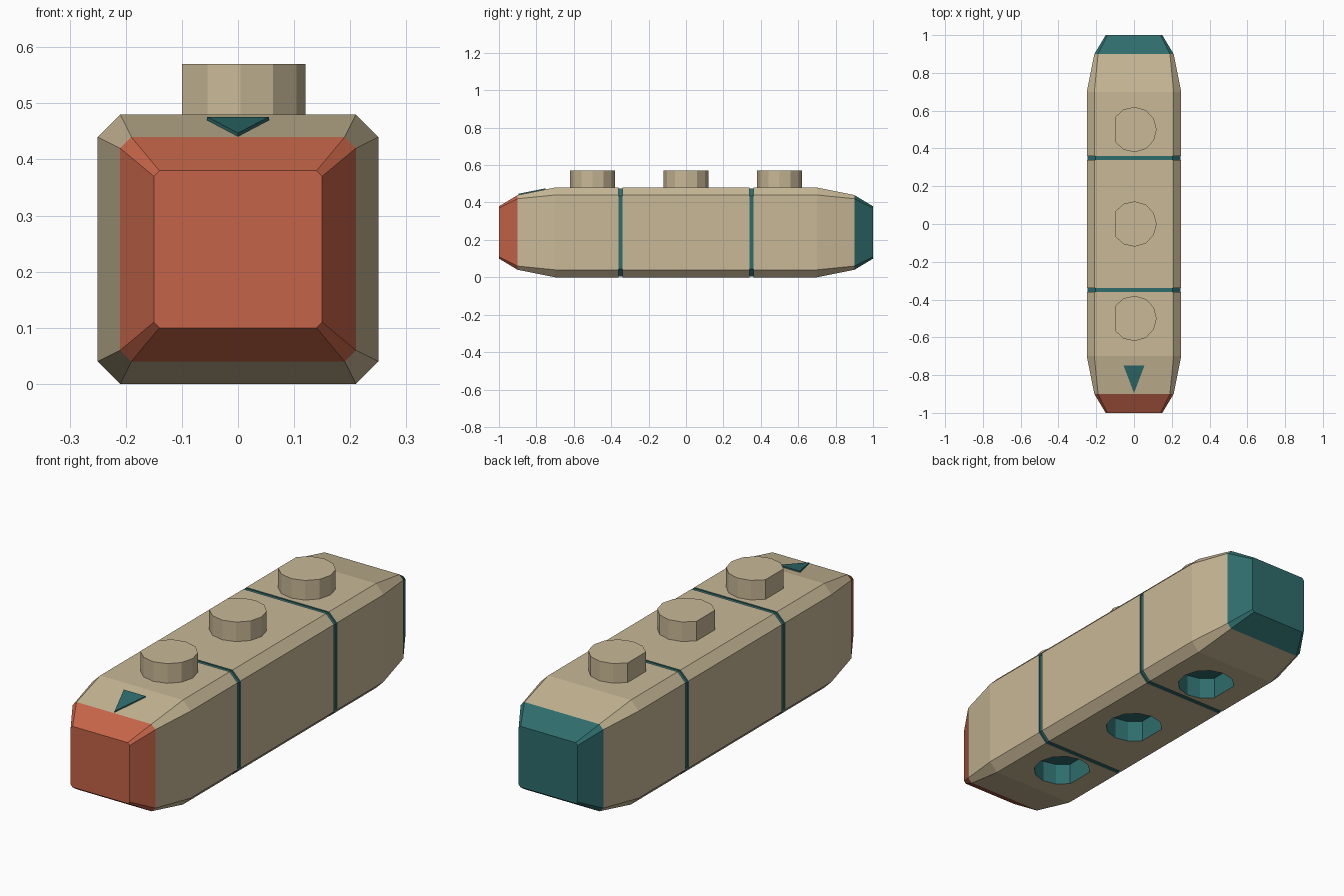
import bpy, bmesh, math

if "Cube" in bpy.data.objects:
    bpy.data.objects.remove(bpy.data.objects["Cube"])


def mat(name, rgb):
    m = bpy.data.materials.new(name)
    m.diffuse_color = (*rgb, 1)
    m.use_nodes = True
    m.node_tree.nodes["Principled BSDF"].inputs["Base Color"].default_value = m.diffuse_color
    return m


TAN = mat("sand", (0.578, 0.479, 0.305))
RED = mat("brick red", (0.552, 0.127, 0.065))
TEAL = mat("dark teal", (0.028, 0.150, 0.150))
MATS = [TAN, RED, TEAL]


def finish(bm, name, index=None):
    bmesh.ops.recalc_face_normals(bm, faces=bm.faces)
    if index is not None:
        for f in bm.faces:
            f.material_index = index
    me = bpy.data.meshes.new(name)
    bm.to_mesh(me)
    bm.free()
    ob = bpy.data.objects.new(name, me)
    bpy.context.collection.objects.link(ob)
    for m in MATS:
        me.materials.append(m)
    return ob


def prism(bm, bottom, top):
    a = [bm.verts.new(p) for p in bottom]
    b = [bm.verts.new(p) for p in top]
    bm.faces.new(a[::-1])
    bm.faces.new(b)
    n = len(a)
    for i in range(n):
        bm.faces.new((a[i], a[(i + 1) % n], b[(i + 1) % n], b[i]))


def keyed_outline(r, flat):
    # circle with one flat side facing -x
    a = math.pi - math.acos(flat / r)
    return [(r * math.cos(-a + 2 * a * i / 10), r * math.sin(-a + 2 * a * i / 10))
            for i in range(11)]


def keyed_prism(bm, y, r, flat, z0, z1):
    pts = keyed_outline(r, flat)
    prism(bm, [(px, y + py, z0) for px, py in pts], [(px, y + py, z1) for px, py in pts])


# body: chamfered rectangular sections lofted along y, with two shallow grooves
MID = 0.24
half = [(0.0, 0.25, 0.24, 0.04)]
G = 0.005
half = [(0.34, 0.25, 0.24, 0.04), (0.34, 0.25 - G, 0.24 - G, 0.04),
        (0.36, 0.25 - G, 0.24 - G, 0.04), (0.36, 0.25, 0.24, 0.04),
        (0.70, 0.25, 0.24, 0.04), (0.90, 0.21, 0.20, 0.02), (1.00, 0.15, 0.14, 0.01)]
sections = [(-y, w, h, c) for y, w, h, c in reversed(half)] + half
bm = bmesh.new()
rings = []
for y, w, h, c in sections:
    outline = [(w, -h + c), (w, h - c), (w - c, h), (-w + c, h),
               (-w, h - c), (-w, -h + c), (-w + c, -h), (w - c, -h)]
    rings.append([bm.verts.new((x, y, MID + z)) for x, z in outline])
for a, b in zip(rings, rings[1:]):
    for i in range(8):
        bm.faces.new((a[i], a[(i + 1) % 8], b[(i + 1) % 8], b[i]))
bm.faces.new(rings[0])
bm.faces.new(rings[-1][::-1])
for f in bm.faces:
    y = f.calc_center_median().y
    if y < -0.9:
        f.material_index = 1
    elif y > 0.9 or 0.339 < abs(y) < 0.361:
        f.material_index = 2
body = finish(bm, "body")

# sockets underneath
bm = bmesh.new()
for y in (-0.5, 0, 0.5):
    keyed_prism(bm, y, 0.125, 0.105, -0.1, 0.10)
cutter = finish(bm, "socket_cutter", 2)
cutter.hide_render = True
cutter.display_type = 'WIRE'
mod = body.modifiers.new("sockets", 'BOOLEAN')
mod.operation = 'DIFFERENCE'
mod.solver = 'EXACT'
mod.object = cutter

# studs on top
for name, y in (("front", -0.5), ("middle", 0), ("back", 0.5)):
    bm = bmesh.new()
    keyed_prism(bm, y, 0.12, 0.10, 0.475, 0.57)
    finish(bm, name + "_stud", 0)

# direction arrow plate on the front slope
bm = bmesh.new()
tri = [(0, -0.895), (0.055, -0.75), (-0.055, -0.75)]
slope = lambda y: 0.48 + (y + 0.7) * 0.2
prism(bm, [(x, y, slope(y) - 0.003) for x, y in tri], [(x, y, slope(y) + 0.006) for x, y in tri])
finish(bm, "direction_arrow", 2)
